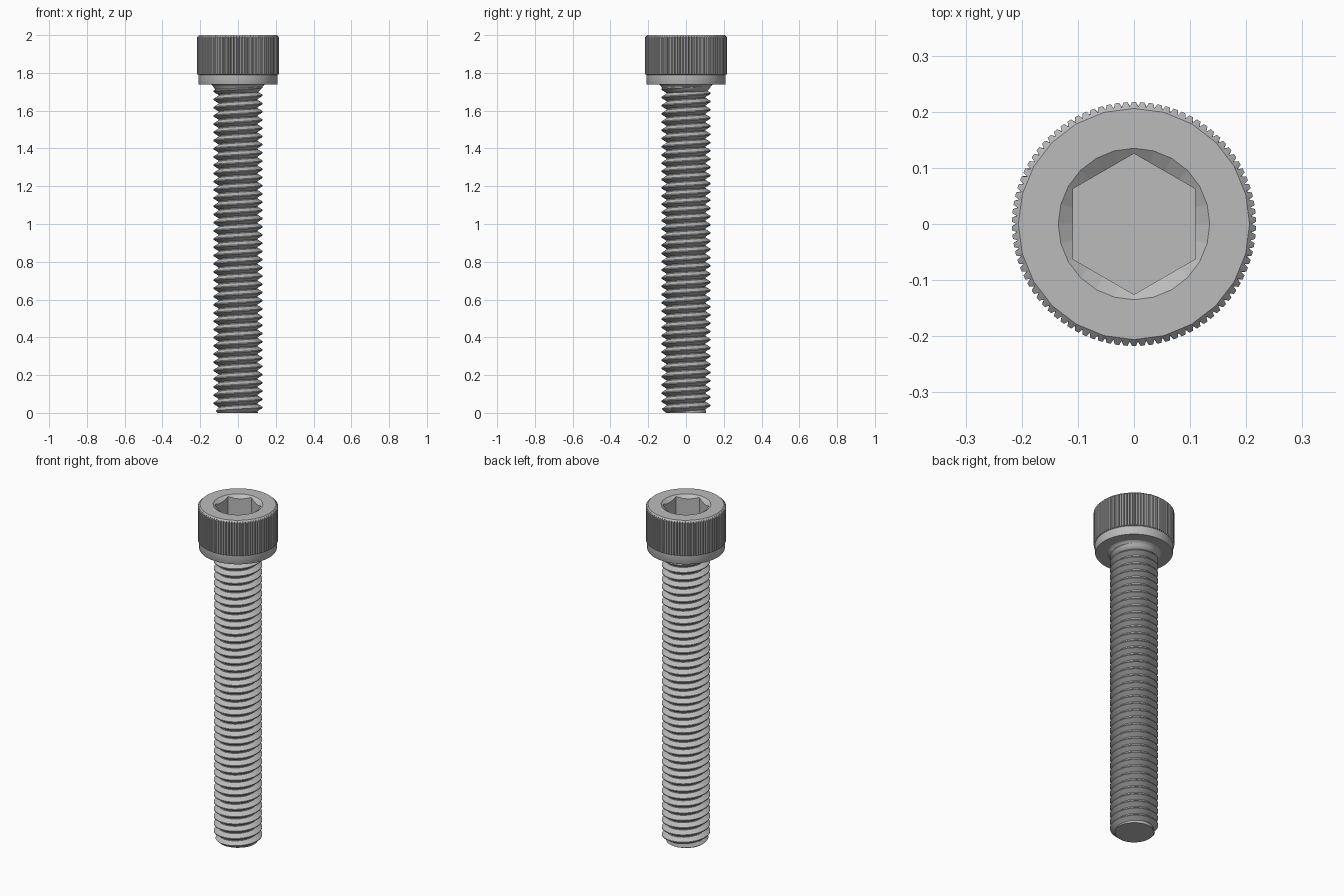
import bpy, bmesh
from math import sin, cos, pi, radians, tau

cube = bpy.data.objects.get("Cube")
if cube:
    bpy.data.objects.remove(cube)

HEIGHT = 2.0
UNIT = HEIGHT / 46          # one thread pitch
HEAD_BASE = 40 * UNIT

steel = bpy.data.materials.new("grey steel")
steel.use_nodes = True
COLOUR = (0.5, 0.5, 0.5, 1)
steel.diffuse_color = COLOUR
steel.node_tree.nodes["Principled BSDF"].inputs["Base Color"].default_value = COLOUR


def polygon_radius(angle, sides, corner):
    """Distance to the edge of a regular polygon with a corner on +y."""
    step = tau / sides
    offset = (angle - pi / 2) % step - step / 2
    return corner * cos(step / 2) / cos(offset)


def skin(name, rows, columns, point, cap=True, smooth=30):
    """Make a surface from a grid of (radius, height) around the z axis."""
    bm = bmesh.new()
    grid = []
    for row in range(rows):
        ring = []
        for col in range(columns + 1):
            a = tau * col / columns
            r, z = point(row, col, a)
            ring.append(bm.verts.new((r * cos(a), r * sin(a), z)))
        grid.append(ring)
    for low, high in zip(grid, grid[1:]):
        for c in range(columns):
            bm.faces.new((low[c], low[c + 1], high[c + 1], high[c]))
    bmesh.ops.remove_doubles(bm, verts=bm.verts, dist=0.00002)
    if cap:
        bmesh.ops.holes_fill(bm, edges=[e for e in bm.edges if e.is_boundary], sides=0)
    bmesh.ops.recalc_face_normals(bm, faces=bm.faces)
    mesh = bpy.data.meshes.new(name)
    bm.to_mesh(mesh)
    bm.free()
    mesh.materials.append(steel)
    obj = bpy.data.objects.new(name, mesh)
    bpy.context.collection.objects.link(obj)
    bpy.ops.object.select_all(action='DESELECT')
    obj.select_set(True)
    bpy.context.view_layer.objects.active = obj
    bpy.ops.object.shade_smooth_by_angle(angle=radians(smooth))
    return obj


# Knurled head with a hexagonal socket
def head_point(row, col, a):
    groove = col % 4 == 0
    knurl = 0.209 if groove else 0.2174
    hexagon = polygon_radius(a, 6, 0.1255)
    rim = polygon_radius(a, 24, 0.135)
    rings = [
        (0.08, HEAD_BASE),
        (0.208, HEAD_BASE),
        (0.21, HEAD_BASE + 0.004),
        (0.21, 1.79),
        (knurl, 1.793),
        (knurl, 1.995 if groove else 1.988),
        (polygon_radius(a, 24, 0.206), HEIGHT),
        (rim, HEIGHT),
        (hexagon, HEIGHT - (rim - hexagon) * 0.7),
        (hexagon, HEIGHT - 3 * UNIT),
    ]
    return rings[row]


skin("socket_head", 10, 360, head_point)


# Flared neck under the head
NECK = [(0.104, -0.045), (0.126, -0.02), (0.13, -0.012), (0.137, -0.004), (0.148, 0.001)]
skin("neck_fillet", len(NECK), 48,
     lambda row, col, a: (NECK[row][0], HEAD_BASE + NECK[row][1]), smooth=50)


# Threaded shank: crest and root follow a right-handed helix
CREST, ROOT = 3 * UNIT, 0.1038
PROFILE = [0.0, 0.44, 0.56, 1.0]    # fractions of a pitch: root, crest, crest, root
START = 0.029 - 0.5 * UNIT          # phase of the helix
SEGMENTS = 48
LEVELS = [0.06, 0.44, 0.56, 0.94]


def thread_radius(phase):
    distance = abs(phase % 1 - 0.5)
    slope = (distance - 0.06) / (0.44 - 0.06)
    return CREST - (CREST - ROOT) * min(max(slope, 0), 1)


def thread_point(row, col, a):
    turn, level = divmod(row, len(LEVELS))
    h = START + UNIT * (turn - 3 + LEVELS[level] + a / tau)
    z = min(max(h, 0), HEAD_BASE - 0.005)
    r = thread_radius((z - START) / UNIT - a / tau)
    return min(r, 0.107 + z), z


skin("threaded_shank", 45 * len(LEVELS), SEGMENTS, thread_point)
